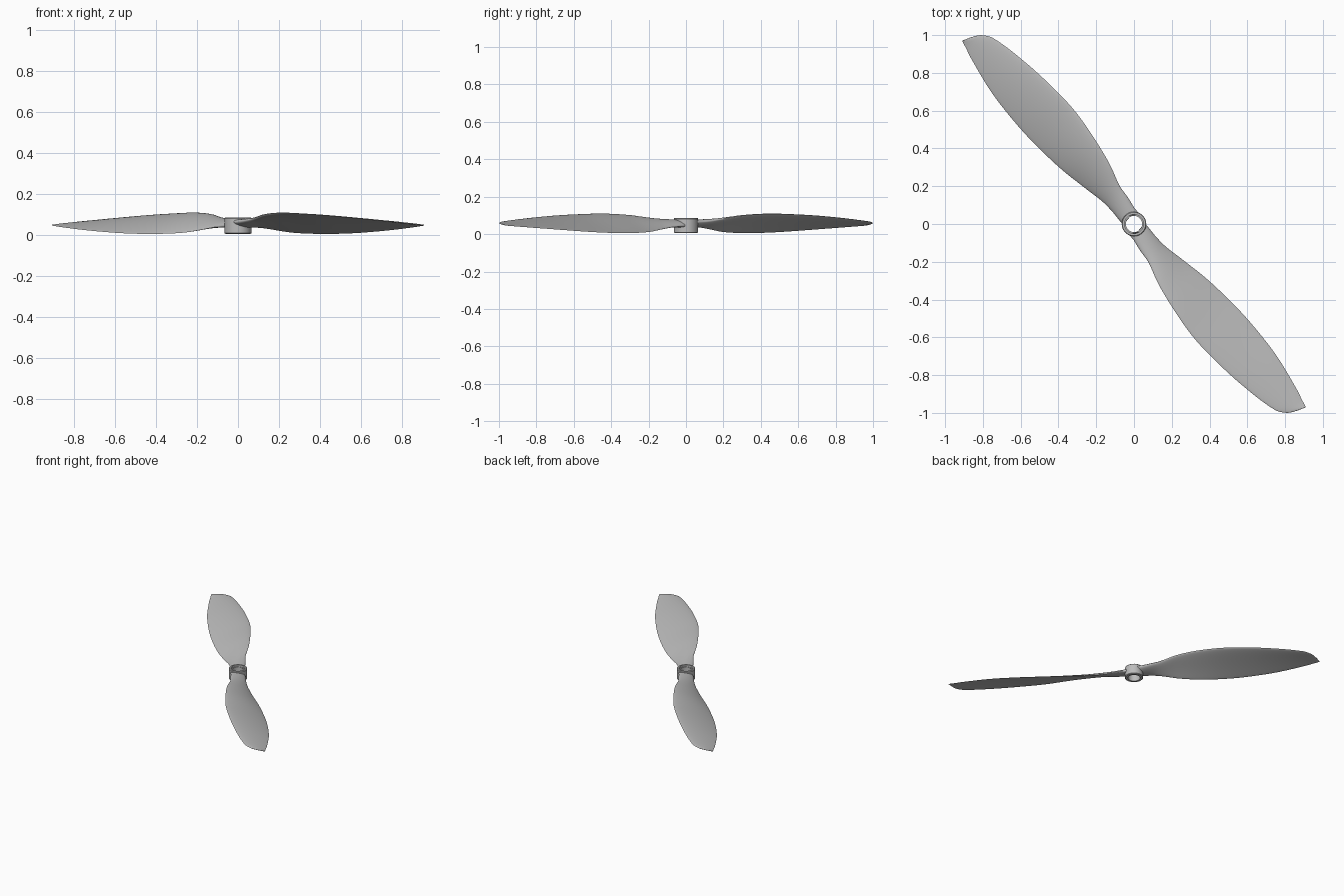
import bpy, bmesh, math
from mathutils import Vector

cube = bpy.data.objects.get("Cube")
if cube:
    bpy.data.objects.remove(cube)

grey = bpy.data.materials.new("plain grey")
grey.use_nodes = True
grey.diffuse_color = (0.5, 0.5, 0.5, 1)
grey.node_tree.nodes["Principled BSDF"].inputs["Base Color"].default_value = grey.diffuse_color


def finish(name, bm, angle):
    bmesh.ops.recalc_face_normals(bm, faces=bm.faces)
    mesh = bpy.data.meshes.new(name)
    bm.to_mesh(mesh)
    bm.free()
    mesh.materials.append(grey)
    obj = bpy.data.objects.new(name, mesh)
    bpy.context.collection.objects.link(obj)
    bpy.ops.object.select_all(action="DESELECT")
    obj.select_set(True)
    bpy.context.view_layer.objects.active = obj
    bpy.ops.object.shade_smooth_by_angle(angle=math.radians(angle))
    return obj


def bridge(bm, a, b):
    for i in range(len(a)):
        j = (i + 1) % len(a)
        bm.faces.new((a[i], a[j], b[j], b[i]))


# Hub: stepped ring with a through hole, a closed profile turned about z
bm = bmesh.new()
profile = [(0.043, 0.005), (0.06, 0.005), (0.065, 0.009), (0.065, 0.082),
           (0.062, 0.086), (0.05, 0.086), (0.05, 0.072), (0.043, 0.072)]
SIDES = 48
rings = []
for r, z in profile:
    turn = [2 * math.pi * k / SIDES for k in range(SIDES)]
    rings.append([bm.verts.new((r * math.cos(a), r * math.sin(a), z)) for a in turn])
for k in range(len(rings)):
    bridge(bm, rings[k], rings[(k + 1) % len(rings)])
finish("hub", bm, 30)

# Blade stations: distance, trailing offset, leading offset,
# trailing height, leading height, thickness
stations = [
    (0.05, -0.046, 0.055, 0.045, 0.065, 0.038),
    (0.13, -0.043, 0.069, 0.038, 0.072, 0.034),
    (0.20, -0.047, 0.076, 0.028, 0.082, 0.028),
    (0.32, -0.070, 0.112, 0.012, 0.100, 0.024),
    (0.47, -0.097, 0.140, 0.006, 0.108, 0.022),
    (0.65, -0.114, 0.160, 0.007, 0.104, 0.020),
    (0.81, -0.118, 0.156, 0.013, 0.097, 0.018),
    (1.02, -0.106, 0.134, 0.025, 0.083, 0.015),
    (1.23, -0.068, 0.091, 0.039, 0.066, 0.010),
    (1.285, -0.053, 0.053, 0.043, 0.059, 0.008),
    (1.31, -0.047, 0.010, 0.045, 0.054, 0.006),
    (1.328, -0.042, -0.037, 0.047, 0.049, 0.003),
]


def slope(k, c):
    a, b = stations[max(k - 1, 0)], stations[min(k + 1, len(stations) - 1)]
    return (b[c] - a[c]) / (b[0] - a[0])


def sample(k, t):
    """Smooth curve through station k and the next one."""
    a, b = stations[k], stations[k + 1]
    h = b[0] - a[0]
    out = [a[0] + h * t]
    for c in range(1, 6):
        out.append(a[c] * (1 + 2 * t) * (1 - t) ** 2 + b[c] * t * t * (3 - 2 * t)
                   + h * slope(k, c) * t * (1 - t) ** 2
                   + h * slope(k + 1, c) * t * t * (t - 1))
    return out


ALONG = Vector((-0.66, 0.75, 0)).normalized()
ACROSS = Vector((ALONG.y, -ALONG.x, 0))
AROUND = 28


def section(bm, row, root):
    """Cambered aerofoil loop, wrapped around the hub at the root."""
    u, v0, v1, z0, z1, thick = row
    chord = math.hypot(v1 - v0, z1 - z0)
    nv, nz = (z0 - z1) / chord, (v1 - v0) / chord
    fullness = max(0, 1 - u / 0.3)
    verts = []
    for i in range(AROUND):
        a = 2 * math.pi * i / AROUND
        s = (1 + math.cos(a)) / 2
        taper = fullness + (1 - fullness) * (0.5 + 0.7 * s)
        n = thick * (0.5 * math.sin(a) * taper + (1 - fullness) * 1.2 * s * (1 - s))
        v = v0 + (v1 - v0) * s + nv * n
        z = z0 + (z1 - z0) * s + nz * n
        d = math.sqrt(max(0, 0.055 ** 2 - v * v)) if root else u
        verts.append(bm.verts.new(ALONG * d + ACROSS * v + Vector((0, 0, z))))
    return verts


def blade(name, turn):
    bm = bmesh.new()
    rows = [sample(k, j / 5) for k in range(len(stations) - 1) for j in range(5)]
    rows.append(stations[-1])
    loops = [section(bm, row, k == 0) for k, row in enumerate(rows)]
    for a, b in zip(loops, loops[1:]):
        bridge(bm, a, b)
    bm.faces.new(loops[0])
    bm.faces.new(loops[-1])
    finish(name, bm, 50).rotation_euler.z = turn


blade("right_blade", 0)
blade("left_blade", math.pi)
